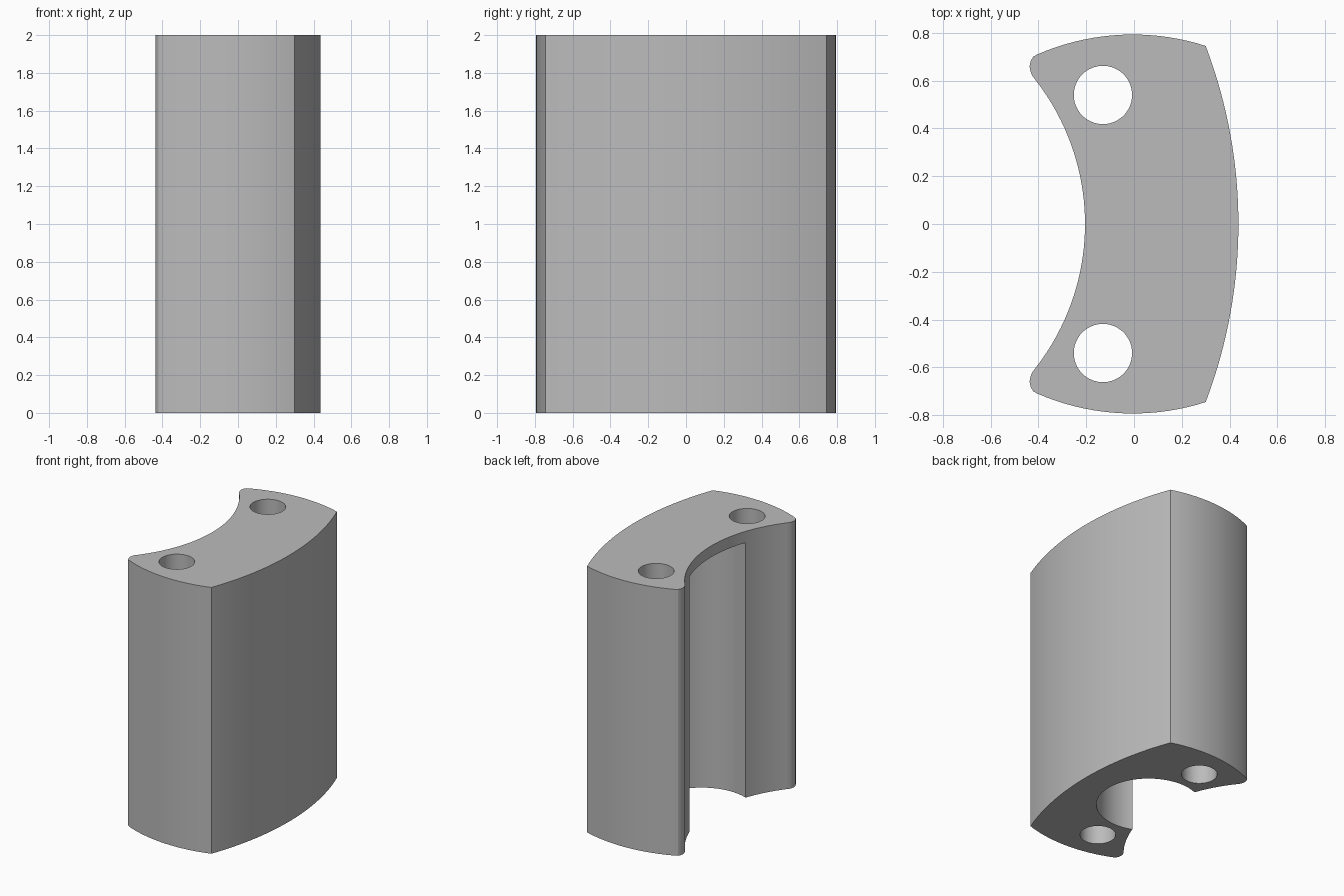
import bpy, bmesh, math
from mathutils import Vector

cube = bpy.data.objects.get("Cube")
if cube:
    bpy.data.objects.remove(cube, do_unlink=True)

HEIGHT = 2.0
HOLE_X, HOLE_Y, HOLE_R = -0.13, 0.54, 0.122
BORE_R, LIP = 0.357, 0.085

grey = bpy.data.materials.new("plain grey")
grey.use_nodes = True
grey.diffuse_color = (0.5, 0.5, 0.5, 1)
grey.node_tree.nodes["Principled BSDF"].inputs["Base Color"].default_value = (0.5, 0.5, 0.5, 1)


def sagged(x, half_width, radius):
    """Drop of a circular arc away from its crown."""
    return radius - math.sqrt(radius * radius - half_width * half_width) if x else 0


def drop(distance, radius):
    return radius - math.sqrt(radius ** 2 - distance ** 2)


def spread(start, end, steps):
    return [start + (end - start) * i / steps for i in range(steps + 1)]


def half_profile():
    """Upper half of the cross-section, from outer crown to inner crown."""
    outer = [(0.437 - drop(y, 2.095), y) for y in spread(0, 0.745, 16)]
    end = [(x, 0.793 - drop(x + 0.005, 1.0)) for x in spread(0.3, -0.405, 18)][1:]
    tip = [(-0.422, 0.7), (-0.432, 0.683), (-0.437, 0.66), (-0.433, 0.637), (-0.424, 0.618)]
    inner = [(-0.205 - drop(y, 0.98), y) for y in spread(0.6, 0, 18)]
    return outer + end + tip + inner


def prism(name, points, bottom, top):
    bm = bmesh.new()
    base = bm.faces.new([bm.verts.new((x, y, bottom)) for x, y in points])
    raised = bmesh.ops.extrude_face_region(bm, geom=[base])["geom"]
    moved = [v for v in raised if isinstance(v, bmesh.types.BMVert)]
    bmesh.ops.translate(bm, verts=moved, vec=Vector((0, 0, top - bottom)))
    bmesh.ops.recalc_face_normals(bm, faces=bm.faces)
    mesh = bpy.data.meshes.new(name)
    bm.to_mesh(mesh)
    bm.free()
    mesh.materials.append(grey)
    obj = bpy.data.objects.new(name, mesh)
    bpy.context.collection.objects.link(obj)
    return obj


def circle(cx, cy, radius, steps=64):
    angles = [math.tau * i / steps for i in range(steps)]
    return [(cx + radius * math.cos(a), cy + radius * math.sin(a)) for a in angles]


# Curved block, symmetric front to back
half = half_profile()
mirrored = [(x, -y) for x, y in reversed(half[1:-1])]
block = prism("curved_block", half + mirrored, 0, HEIGHT)

# Two through holes and the round recess below the top lip
cutters = [prism("hole_cutter", circle(HOLE_X, side * HOLE_Y, HOLE_R), -0.1, HEIGHT + 0.1)
           for side in (-1, 1)]
cutters.append(prism("recess_cutter", circle(HOLE_X, 0, BORE_R, 96), -0.1, HEIGHT - LIP))

bpy.ops.object.select_all(action="DESELECT")
block.select_set(True)
bpy.context.view_layer.objects.active = block
for cutter in cutters:
    mod = block.modifiers.new("cut", "BOOLEAN")
    mod.operation = "DIFFERENCE"
    mod.solver = "EXACT"
    mod.object = cutter
    bpy.ops.object.modifier_apply(modifier=mod.name)
    bpy.data.objects.remove(cutter, do_unlink=True)

bpy.ops.object.shade_smooth_by_angle(angle=math.radians(25))
